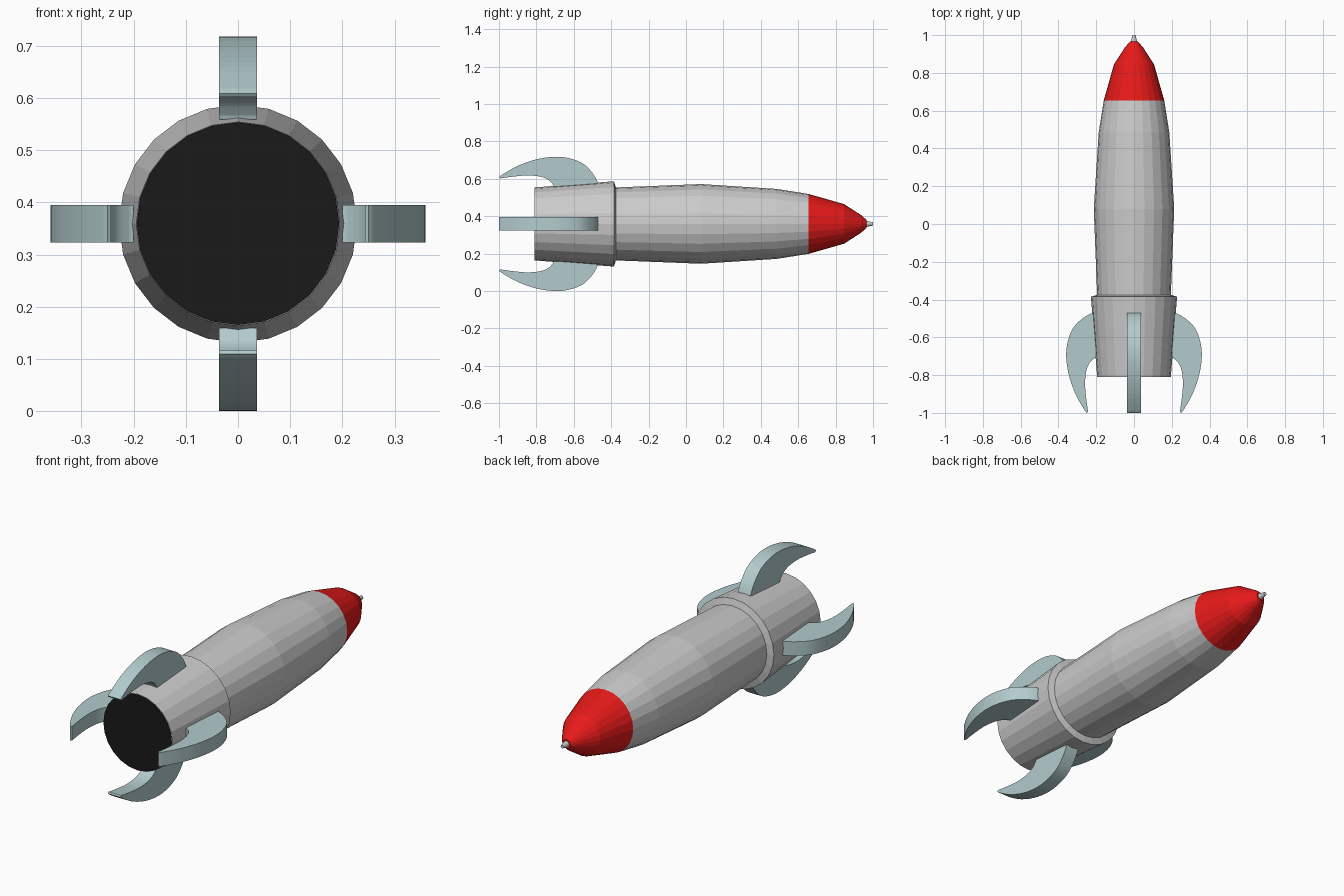
import bpy, bmesh, math
from mathutils import Vector, Matrix

if "Cube" in bpy.data.objects:
    bpy.data.objects.remove(bpy.data.objects["Cube"])

AXIS_Z = 0.359
SIDES = 24


def material(name, rgb):
    m = bpy.data.materials.new(name)
    m.diffuse_color = (*rgb, 1)
    m.use_nodes = True
    m.node_tree.nodes["Principled BSDF"].inputs["Base Color"].default_value = m.diffuse_color
    return m


RED = material("red", (0.80, 0.01, 0.01))
BLACK = material("black", (0.01, 0.01, 0.01))
PALE = material("pale_blue", (0.45, 0.60, 0.61))


def finish(name, bm, mat=None):
    bmesh.ops.recalc_face_normals(bm, faces=bm.faces)
    me = bpy.data.meshes.new(name)
    bm.to_mesh(me)
    bm.free()
    ob = bpy.data.objects.new(name, me)
    bpy.context.collection.objects.link(ob)
    if mat:
        me.materials.append(mat)
    return ob


def lathe(name, profile, mat=None, sides=SIDES, cap_end=False):
    """Revolve (y, radius) points around the rocket's long axis."""
    bm = bmesh.new()
    rings = []
    for y, r in profile:
        rings.append([bm.verts.new((r * math.sin(a), y, AXIS_Z + r * math.cos(a)))
                      for a in (2 * math.pi * i / sides for i in range(sides))])
    for a, b in zip(rings, rings[1:]):
        for i in range(sides):
            j = (i + 1) % sides
            bm.faces.new((a[i], a[j], b[j], b[i]))
    if cap_end:
        bm.faces.new(rings[-1])
    return finish(name, bm, mat)


def smooth_path(pts, steps=5):
    """Catmull-Rom curve through the points."""
    p = [Vector(q) for q in pts]
    p = [2 * p[0] - p[1]] + p + [2 * p[-1] - p[-2]]
    out = []
    for i in range(1, len(p) - 2):
        a, b, c, d = p[i - 1:i + 3]
        for k in range(steps):
            t = k / steps
            out.append(0.5 * (2 * b + (c - a) * t + (2 * a - 5 * b + 4 * c - d) * t ** 2
                              + (3 * b - a - 3 * c + d) * t ** 3))
    return out + [p[-2]]


# Fuselage, nose and tail
lathe("fuselage", [(-0.375, 0.195), (0.08, 0.213), (0.485, 0.187), (0.655, 0.160)])
lathe("nose_cone", [(0.655, 0.160), (0.845, 0.106), (0.935, 0.048), (0.965, 0.022)], RED, cap_end=True)
lathe("nose_tip", [(0.96, 0.016), (0.97, 0.015), (1.0, 0.009)], sides=12, cap_end=True)
lathe("tail_section", [(-0.81, 0.195), (-0.385, 0.228), (-0.375, 0.195)])
lathe("exhaust_opening", [(-0.8105, 0.098), (-0.8105, 0.194)], BLACK, cap_end=True)
bm = bmesh.new()
bmesh.ops.create_circle(bm, cap_ends=True, segments=SIDES, radius=0.098,
                        matrix=Matrix.Translation((0, -0.8105, AXIS_Z)) @ Matrix.Rotation(math.pi / 2, 4, 'X'))
finish("exhaust_centre", bm, BLACK)

# Fins: (y, radius) outline of the outer and inner curved edges
outer = [(-0.47, 0.20), (-0.473, 0.225), (-0.50, 0.272), (-0.55, 0.322), (-0.62, 0.350),
         (-0.70, 0.359), (-0.80, 0.345), (-0.90, 0.310), (-0.98, 0.265), (-1.0, 0.250)]
inner = [(-0.995, 0.243), (-0.93, 0.252), (-0.85, 0.259), (-0.78, 0.253),
         (-0.735, 0.235), (-0.713, 0.212), (-0.707, 0.20)]
outline = smooth_path(outer) + smooth_path(inner)
HALF = 0.036
for k, side in enumerate(("top", "right", "bottom", "left")):
    bm = bmesh.new()
    face = bm.faces.new([bm.verts.new((-HALF, y, r)) for y, r in outline])
    ext = bmesh.ops.extrude_face_region(bm, geom=[face], use_keep_orig=True)
    bmesh.ops.translate(bm, vec=(2 * HALF, 0, 0),
                        verts=[v for v in ext["geom"] if isinstance(v, bmesh.types.BMVert)])
    bm.transform(Matrix.Translation((0, 0, AXIS_Z)) @ Matrix.Rotation(k * math.pi / 2, 4, 'Y'))
    finish("fin_" + side, bm, PALE)
